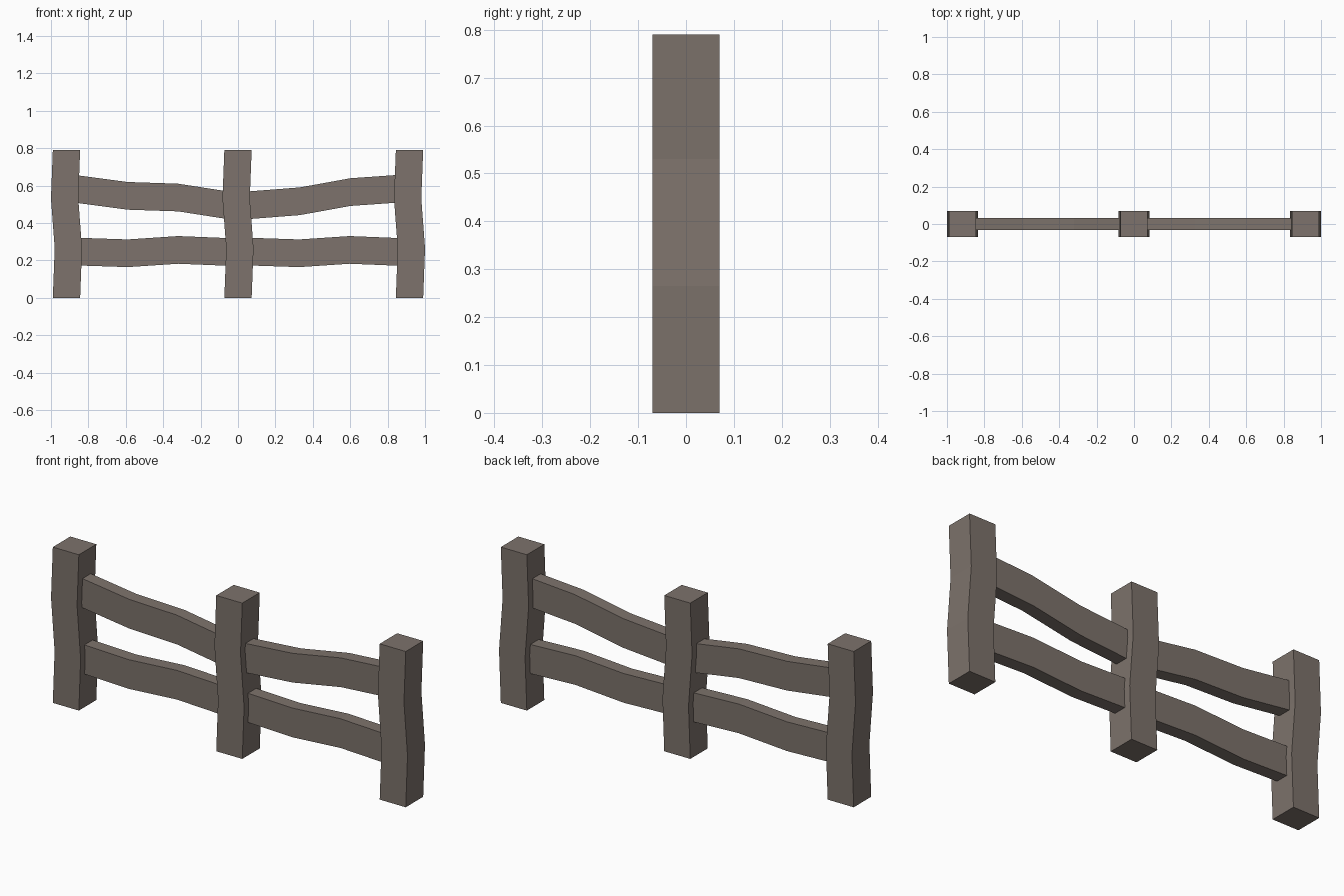
import bpy, bmesh

if "Cube" in bpy.data.objects:
    bpy.data.objects.remove(bpy.data.objects["Cube"])

wood = bpy.data.materials.new("weathered_wood")
wood.diffuse_color = (0.205, 0.171, 0.149, 1)
wood.use_nodes = True
wood.node_tree.nodes["Principled BSDF"].inputs["Base Color"].default_value = wood.diffuse_color


def beam(name, sections, half_depth):
    """Sweep a rectangle: each section is a pair of (x, z) edge points."""
    bm = bmesh.new()
    rings = []
    for (ax, az), (bx, bz) in sections:
        rings.append([bm.verts.new(c) for c in (
            (ax, -half_depth, az), (bx, -half_depth, bz),
            (bx, half_depth, bz), (ax, half_depth, az))])
    for r, s in zip(rings, rings[1:]):
        for i in range(4):
            j = (i + 1) % 4
            bm.faces.new((r[i], r[j], s[j], s[i]))
    bm.faces.new(rings[0])
    bm.faces.new(rings[-1])
    bmesh.ops.recalc_face_normals(bm, faces=bm.faces)
    mesh = bpy.data.meshes.new(name)
    bm.to_mesh(mesh)
    bm.free()
    mesh.materials.append(wood)
    bpy.context.collection.objects.link(bpy.data.objects.new(name, mesh))


# Three slightly crooked posts
POST = [(0, 0), (0.01, 0.265), (-0.01, 0.53), (0, 0.79)]  # x offset, z
for name, cx in (("left_post", -0.917), ("middle_post", 0), ("right_post", 0.917)):
    beam(name, [((cx + dx - 0.073, z), (cx + dx + 0.073, z)) for dx, z in POST], 0.07)

# Wavy rails, given by centre heights at four evenly spaced stations
RAILS = {
    "upper_left_rail": (-0.86, (0.581, 0.545, 0.536, 0.494)),
    "upper_right_rail": (0.06, (0.495, 0.516, 0.565, 0.584)),
    "lower_left_rail": (-0.86, (0.247, 0.238, 0.256, 0.245)),
    "lower_right_rail": (0.057, (0.247, 0.238, 0.256, 0.245)),
}
for name, (x0, heights) in RAILS.items():
    beam(name, [((x0 + 0.27 * i, z - 0.074), (x0 + 0.27 * i, z + 0.074))
                for i, z in enumerate(heights)], 0.033)
